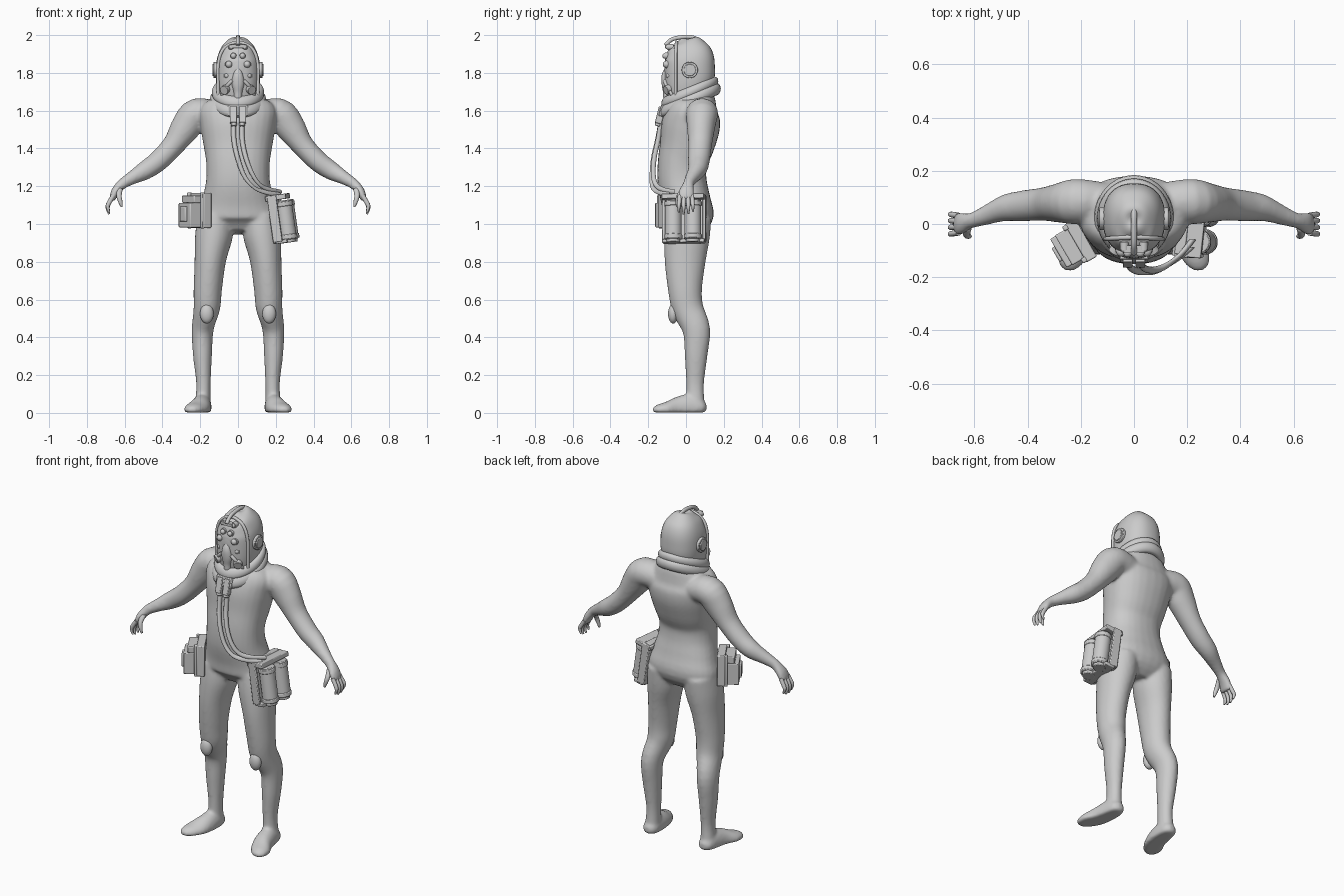
import bpy, bmesh, math
from mathutils import Vector, Matrix

X, Y, Z = Vector((1, 0, 0)), Vector((0, 1, 0)), Vector((0, 0, 1))


def finish(name, bm, angle=40, bevel=0):
    bmesh.ops.recalc_face_normals(bm, faces=bm.faces)
    me = bpy.data.meshes.new(name)
    bm.to_mesh(me)
    bm.free()
    ob = bpy.data.objects.new(name, me)
    bpy.context.collection.objects.link(ob)
    if bevel:
        m = ob.modifiers.new("bevel", 'BEVEL')
        m.width, m.segments, m.limit_method = bevel, 2, 'ANGLE'
    bpy.ops.object.select_all(action='DESELECT')
    ob.select_set(True)
    bpy.context.view_layer.objects.active = ob
    bpy.ops.object.shade_smooth_by_angle(angle=math.radians(angle))
    return ob


def spline(rows, n):
    """Catmull-Rom through rows of any width."""
    out = []
    for i in range(len(rows) - 1):
        p0, p1, p2, p3 = (rows[min(max(i + k, 0), len(rows) - 1)] for k in (-1, 0, 1, 2))
        for j in range(n):
            t = j / n
            out.append([.5 * (2*b + (c-a)*t + (2*a-5*b+4*c-d)*t*t + (3*b-a-3*c+d)*t**3)
                        for a, b, c, d in zip(p0, p1, p2, p3)])
    return out + [list(rows[-1])]


def loft(bm, rows, u, side=1, sides=28, n=4, power=1.0):
    """Rows (x, y, z, radius along u, other radius); side=-1 mirrors in x."""
    pts = spline(rows, n)
    rings = []
    for i, r in enumerate(pts):
        c = Vector(r[:3])
        a, b = pts[max(i-1, 0)], pts[min(i+1, len(pts)-1)]
        v = u.cross(Vector(b[:3]) - Vector(a[:3])).normalized()
        ring = []
        for k in range(sides):
            w = 2 * math.pi * k / sides
            ca, sa = math.cos(w), math.sin(w)
            q = c + u * r[3] * math.copysign(abs(ca)**power, ca) + v * r[4] * math.copysign(abs(sa)**power, sa)
            ring.append(bm.verts.new((q.x * side, q.y, max(q.z, .002))))
        rings.append(ring)
    for p, q in zip(rings, rings[1:]):
        for k in range(sides):
            bm.faces.new((p[k], p[k-1], q[k-1], q[k]))
    bm.faces.new(rings[0])
    bm.faces.new(rings[-1][::-1])


def box(bm, loc, size, M=Matrix()):
    bmesh.ops.create_cube(bm, size=1, matrix=M @ Matrix.Translation(loc) @ Matrix.Diagonal((*size, 1)))


def cyl(bm, loc, r, h, axis=Z, M=Matrix(), r2=None, seg=28):
    R = Z.rotation_difference(Vector(axis)).to_matrix().to_4x4()
    bmesh.ops.create_cone(bm, cap_ends=True, segments=seg, radius1=r, radius2=r if r2 is None else r2,
                          depth=h, matrix=M @ Matrix.Translation(loc) @ R)


def ball(bm, loc, size):
    bmesh.ops.create_uvsphere(bm, u_segments=20, v_segments=12, radius=1,
                              matrix=Matrix.Translation(loc) @ Matrix.Diagonal((*size, 1)))


def tube(bm, pts, r, u=X, side=1):
    loft(bm, [(*p, r, r) for p in pts], u, side, 14, 6)


# Body: overlapping lofts fused into one smooth skin
bm = bmesh.new()
loft(bm, [(0, .005, .955, .15, .07), (0, .015, 1.03, .215, .13), (0, 0, 1.12, .193, .13),
          (0, -.02, 1.22, .17, .13), (0, -.02, 1.32, .168, .13), (0, .005, 1.42, .183, .145),
          (0, .025, 1.52, .2, .155), (0, .04, 1.6, .205, .14), (0, .055, 1.66, .15, .1),
          (0, .04, 1.71, .085, .085), (0, .03, 1.78, .075, .08)], X, power=.88)
for s in (1, -1):
    # leg
    loft(bm, [(.12, .015, 1.04, .095, .12), (.128, .005, .93, .1, .12), (.147, -.005, .8, .083, .108),
              (.16, -.005, .65, .075, .09), (.165, .01, .55, .07, .083), (.187, .055, .44, .058, .073),
              (.188, .053, .3, .05, .06), (.183, .048, .15, .038, .047), (.187, .05, .04, .043, .05)], X, s)
    # foot
    loft(bm, [(.186, .108, .03, .02, .02), (.187, .085, .03, .042, .04), (.19, .03, .03, .05, .07),
              (.2, -.04, .025, .056, .062), (.222, -.1, .018, .062, .042), (.237, -.15, .016, .045, .028),
              (.242, -.176, .014, .018, .012)], X, s)
    # arm and palm
    loft(bm, [(.1, .085, 1.57, .07, .07), (.215, .085, 1.585, .085, .082), (.275, .08, 1.515, .075, .08),
              (.34, .075, 1.42, .063, .06), (.42, .068, 1.335, .058, .055), (.49, .06, 1.285, .05, .05),
              (.56, .033, 1.245, .038, .036), (.615, .012, 1.21, .03, .028), (.65, .002, 1.17, .043, .023),
              (.668, 0, 1.125, .042, .015)], Y, s)
body = finish("body_suit", bm)
m = body.modifiers.new("fuse", 'REMESH')
m.mode, m.voxel_size, m.use_smooth_shade = 'VOXEL', .009, True
m = body.modifiers.new("soften", 'SMOOTH')
m.factor, m.iterations = .5, 8

# Fingers and thumbs
bm = bmesh.new()
for s in (1, -1):
    for y, d in ((-.033, .01), (-.011, 0), (.011, .002), (.032, .014)):
        loft(bm, [(.66, y, 1.15, .011, .012), (.684, y*1.1, 1.11, .011, .012), (.69, y*1.15, 1.08 + d, .009, .01),
                  (.682, y*1.15, 1.052 + d, .005, .005)], Y, s, 12)
    loft(bm, [(.625, -.012, 1.19, .014, .016), (.63, -.038, 1.15, .013, .014), (.622, -.046, 1.115, .01, .011),
              (.615, -.046, 1.09, .005, .005)], Y, s, 12)
finish("fingers", bm, 60)

# Knee pads
bm = bmesh.new()
for s in (1, -1):
    ball(bm, (s*.165, -.068, .525), (.036, .027, .052))
finish("knee_pads", bm, 60)

# Helmet hood, lower edge rising to the back
bm = bmesh.new()
loft(bm, [(0, .02, 1.69, .108, .118), (0, .02, 1.75, .116, .131), (0, .02, 1.82, .117, .133),
          (0, .018, 1.88, .11, .129), (0, .01, 1.93, .09, .11), (0, .005, 1.96, .066, .082),
          (0, 0, 1.977, .035, .045), (0, 0, 1.981, .004, .005)], X, sides=40, power=.85)
for v in bm.verts:
    v.co.z += v.co.y * .32 * max(0, 1 - (v.co.z - 1.69) / .12)
finish("helmet", bm, 50)

# Rim round the face opening, top crest and brow bracket
bm = bmesh.new()
half = [(.105, -.055, 1.68), (.106, -.055, 1.76), (.105, -.055, 1.84), (.09, -.055, 1.905), (.055, -.052, 1.945)]
tube(bm, half + [(0, -.05, 1.962)] + [(-x, y, z) for x, y, z in half[::-1]], .009, Y)
tube(bm, [(0, -.11, 1.945), (0, -.075, 1.977), (0, -.02, 1.989), (0, .03, 1.989), (0, .07, 1.972)], .011)
box(bm, (0, -.095, 1.94), (.075, .03, .018))
finish("helmet_crest", bm)

# Ear discs
bm = bmesh.new()
for s in (1, -1):
    cyl(bm, (s*.112, .02, 1.815), .043, .034, X)
    cyl(bm, (s*.118, .02, 1.815), .032, .034, X)
finish("ear_discs", bm, bevel=.003)

# Face mask with lens cluster
bm = bmesh.new()
ball(bm, (0, -.06, 1.82), (.085, .055, .12))
loft(bm, [(0, -.095, 1.83, .012, .012), (0, -.108, 1.79, .026, .02), (0, -.103, 1.745, .034, .026),
          (0, -.098, 1.7, .024, .024), (0, -.1, 1.665, .02, .02), (0, -.1, 1.645, .012, .012)], X)
finish("face_mask", bm, 60)
bm = bmesh.new()
for x, z, r, y in ((.036, 1.937, .013, -.094), (.024, 1.89, .015, -.108), (.048, 1.845, .018, -.103),
                   (.058, 1.785, .014, -.09)):
    for s in (1, -1):
        cyl(bm, (s*x, y + .012, z), r + .003, .03, Y)
        ball(bm, (s*x, y - .002, z), (r, r, r))
finish("lenses", bm)
bm = bmesh.new()
for s in (1, -1):
    cyl(bm, (s*.062, -.088, 1.715), .024, .05, Vector((s*.5, -.8, -.3)))
    tube(bm, [(.03, -.11, 1.76), (.055, -.105, 1.735), (.08, -.085, 1.70), (.085, -.06, 1.66)], .01, Y, s)
finish("breather_filters", bm, bevel=.003)

# Tilted collar rings
for name, rx, ry, z0, t, h in (("collar_upper", .12, .132, 1.692, .019, .027), ("collar_lower", .128, .142, 1.648, .022, .032)):
    bm = bmesh.new()
    N, K = 48, 12
    grid = []
    for i in range(N):
        a = 2 * math.pi * i / N
        row = []
        for k in range(K):
            b = 2 * math.pi * k / K
            c, d = t * math.cos(b), h * math.sin(b) - .25 * t * math.cos(b)
            y = .02 + (ry + c) * math.sin(a)
            row.append(bm.verts.new(((rx + c) * math.cos(a), y, z0 + .4 * y + d)))
        grid.append(row)
    for i in range(N):
        for k in range(K):
            bm.faces.new((grid[i-1][k-1], grid[i][k-1], grid[i][k], grid[i-1][k]))
    finish(name, bm, 60)

# Chest coupling and hoses
bm = bmesh.new()
M = Matrix.Translation((0, -.13, 1.585)) @ Matrix.Rotation(math.radians(-14), 4, 'X')
box(bm, (0, .005, .015), (.105, .035, .06), M)
for s in (1, -1):
    box(bm, (s*.024, -.004, -.01), (.036, .036, .09), M)
    cyl(bm, (s*.022, -.004, -.055), .016, .03, Z, M)
finish("chest_coupling", bm, bevel=.004)
bm = bmesh.new()
tube(bm, [(-.022, -.13, 1.56), (-.022, -.15, 1.45), (-.002, -.172, 1.35), (.035, -.18, 1.25),
          (.09, -.173, 1.19), (.16, -.135, 1.165), (.215, -.09, 1.155)], .013)
tube(bm, [(.022, -.13, 1.56), (.022, -.147, 1.45), (.042, -.168, 1.35), (.078, -.173, 1.26),
          (.12, -.157, 1.205), (.175, -.115, 1.18), (.22, -.06, 1.17)], .013)
finish("hoses", bm, 60)

# Tank pack on the left hip
bm = bmesh.new()
M = (Matrix.Translation((.205, -.01, 1.03)) @ Matrix.Rotation(math.radians(-8), 4, 'Y')
     @ Matrix.Rotation(math.radians(-6), 4, 'Z'))
box(bm, (-.005, 0, 0), (.04, .21, .26), M)
box(bm, (.02, 0, .11), (.11, .225, .028), M)
box(bm, (.02, 0, -.125), (.06, .225, .02), M)
for y in (-.108, .108):
    box(bm, (.0, y, 0), (.05, .016, .25), M)
for y in (-.052, .052):
    cyl(bm, (.053, y, -.015), .044, .21, Z, M)
    for z in (-.105, .07):
        cyl(bm, (.053, y, z), .048, .025, Z, M)
    cyl(bm, (.053, y, -.126), .036, .02, Z, M)
finish("tank_pack", bm, bevel=.004)

# Pouch on the right hip
bm = bmesh.new()
M = Matrix.Translation((-.2, -.062, 1.072)) @ Matrix.Rotation(math.radians(210), 4, 'Z')
box(bm, (0, 0, 0), (.045, .165, .185), M)
box(bm, (.055, 0, -.025), (.085, .125, .13), M)
box(bm, (.04, 0, .06), (.07, .13, .04), M)
box(bm, (.1, 0, -.02), (.02, .06, .08), M)
for y in (-.07, .07):
    box(bm, (.026, y, 0), (.02, .02, .19), M)
finish("hip_pouch", bm, bevel=.005)
